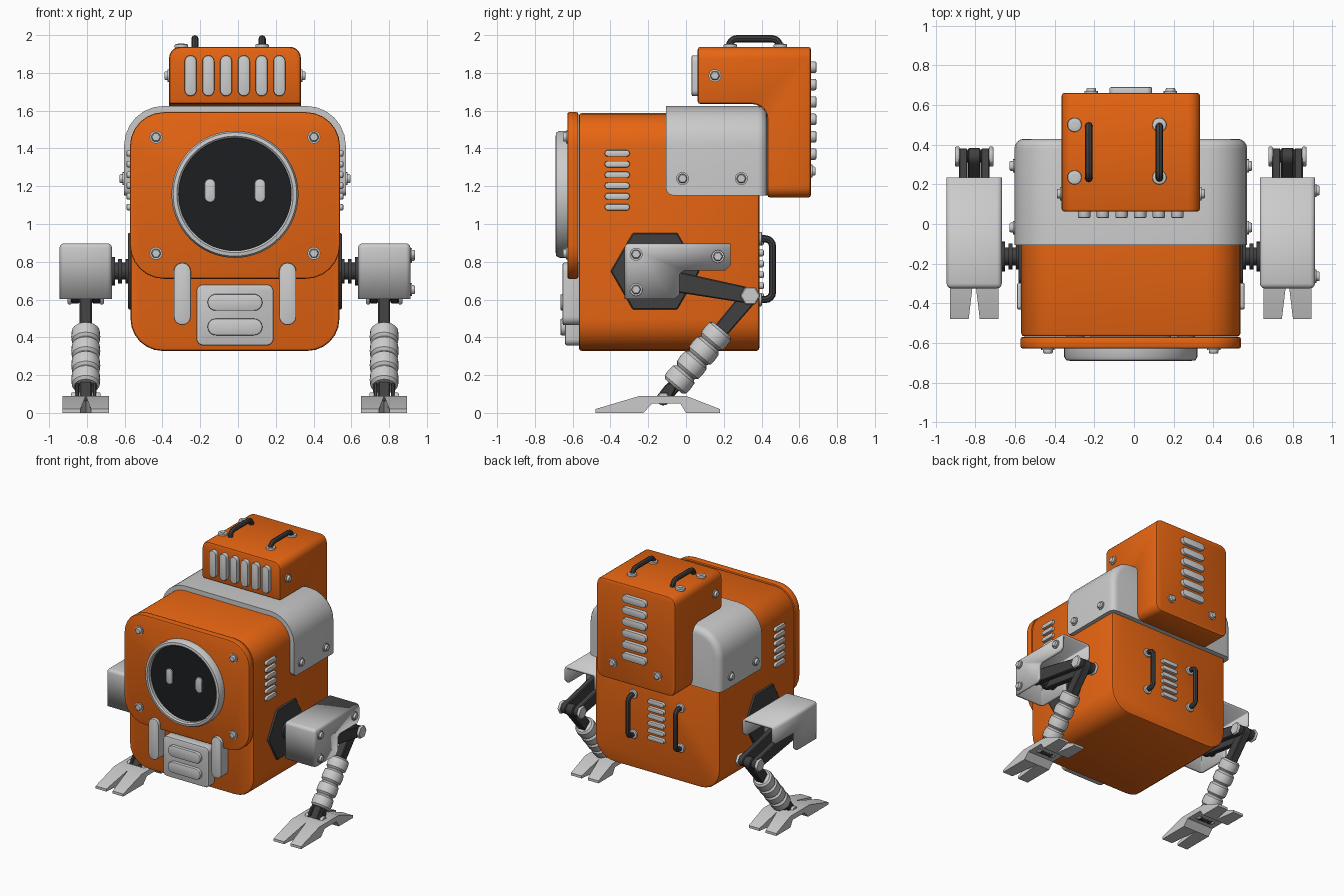
import bpy, bmesh
from math import sin, cos, pi, atan2, hypot
from mathutils import Vector

if "Cube" in bpy.data.objects:
    bpy.data.objects.remove(bpy.data.objects["Cube"])

CX = -0.016  # symmetry plane of the robot


def material(name, col):
    m = bpy.data.materials.new(name)
    m.diffuse_color = (*col, 1)
    m.use_nodes = True
    m.node_tree.nodes["Principled BSDF"].inputs["Base Color"].default_value = m.diffuse_color
    return m


ORANGE = material("orange_paint", (0.80, 0.13, 0.006))
DARK = material("dark_metal", (0.05, 0.05, 0.053))
BLACK = material("black_glass", (0.012, 0.013, 0.014))


def smooth(ob, mat):
    if mat:
        ob.data.materials.append(mat)
    bpy.ops.object.select_all(action='DESELECT')
    ob.select_set(True)
    bpy.context.view_layer.objects.active = ob
    bpy.ops.object.shade_smooth_by_angle(angle=0.6)
    return ob


def bevel(bm, edges, w, seg):
    bmesh.ops.bevel(bm, geom=edges, offset=w, segments=seg, profile=0.5, affect='EDGES', clamp_overlap=True)


def finish(name, bm, mat=None, w=0, seg=2):
    if w:
        bevel(bm, [e for e in bm.edges if len(e.link_faces) == 2 and e.calc_face_angle() > 0.6], w, seg)
    me = bpy.data.meshes.new(name)
    bm.to_mesh(me)
    bm.free()
    ob = bpy.data.objects.new(name, me)
    bpy.context.collection.objects.link(ob)
    return smooth(ob, mat)


def on_axis(axis, a, u, v):
    return {'x': (a, u, v), 'y': (u, a, v), 'z': (u, v, a)}[axis]


def extrude(pts, axis, a, b):
    bm = bmesh.new()
    lo, hi = ([bm.verts.new(on_axis(axis, t, *p)) for p in pts] for t in (a, b))
    bm.faces.new(lo)
    bm.faces.new(hi[::-1])
    for i in range(len(pts)):
        j = (i + 1) % len(pts)
        bm.faces.new((lo[i], lo[j], hi[j], hi[i]))
    bmesh.ops.recalc_face_normals(bm, faces=bm.faces)
    return bm


def prism(name, pts, axis, a, b, mat=None, w=0, seg=2):
    return finish(name, extrude(pts, axis, a, b), mat, w, seg)


def rrect(u0, u1, v0, v1, r, n=6):
    rs = r if isinstance(r, tuple) else (r,) * 4
    out = []
    for k, (u, v, su, sv) in enumerate(((u0, v0, 1, 1), (u1, v0, -1, 1), (u1, v1, -1, -1), (u0, v1, 1, -1))):
        c, steps = rs[k], (n if rs[k] else 0)
        for i in range(steps + 1):
            t = pi + k * pi / 2 + (i / steps * pi / 2 if steps else 0)
            p = (u + su * c + c * cos(t), v + sv * c + c * sin(t)) if c else (u, v)
            if not out or min(hypot(p[0] - q[0], p[1] - q[1]) for q in (out[0], out[-1])) > 1e-4:
                out.append(p)
    return out


def ngon(u, v, r, n):
    return [(u + r * cos(2 * pi * i / n), v + r * sin(2 * pi * i / n)) for i in range(n)]


def pill(name, axis, u, v, du, dv, a, b, mat=None):
    return prism(name, rrect(u - du / 2, u + du / 2, v - dv / 2, v + dv / 2, min(du, dv) / 2), axis, a, b, mat, 0.007)


def bolt(name, axis, u, v, a, s):
    prism(name + "_washer", ngon(u, v, 0.034, 16), axis, a - s * 0.01, a + s * 0.008)
    prism(name, ngon(u, v, 0.027, 6), axis, a, a + s * 0.024, None, 0.005, 1)


def lathe(name, prof, origin, direction, n, mat=None, closed=False):
    q, o, bm = Vector(direction).to_track_quat('Z', 'Y'), Vector(origin), bmesh.new()
    rows = [[bm.verts.new(o + q @ Vector((r * cos(2 * pi * i / n), r * sin(2 * pi * i / n), h)))
             for i in range(n)] for r, h in prof]
    for k in range(len(rows) if closed else len(rows) - 1):
        A, B = rows[k], rows[(k + 1) % len(rows)]
        for i in range(n):
            bm.faces.new((A[i], A[(i + 1) % n], B[(i + 1) % n], B[i]))
    if not closed:
        bm.faces.new(rows[0])
        bm.faces.new(rows[-1])
    bmesh.ops.recalc_face_normals(bm, faces=bm.faces)
    return finish(name, bm, mat)


def handle(name, A, B, up, r=0.04):
    A, B, up = Vector(A), Vector(B), Vector(up)
    d, u = (B - A).normalized(), up.normalized()
    arc = [(1 - cos(i * pi / 8), sin(i * pi / 8)) for i in range(5)]
    path = [A] + [A + up + d * r * c - u * r * (1 - s) for c, s in arc]
    path += [B + up - d * r * c - u * r * (1 - s) for c, s in arc[::-1]] + [B]
    cu = bpy.data.curves.new(name, 'CURVE')
    cu.dimensions, cu.bevel_depth, cu.bevel_resolution = '3D', 0.019, 2
    sp = cu.splines.new('POLY')
    sp.points.add(len(path) - 1)
    for p, c in zip(sp.points, path):
        p.co = (*c, 1)
    ob = bpy.data.objects.new(name, cu)
    bpy.context.collection.objects.link(ob)
    bpy.ops.object.select_all(action='DESELECT')
    ob.select_set(True)
    bpy.context.view_layer.objects.active = ob
    bpy.ops.object.convert(target='MESH')
    smooth(bpy.context.object, DARK)


def bar(name, p, q, r0, r1, x0, x1, mat):
    t = atan2(q[1] - p[1], q[0] - p[0])
    pts = [(c[0] + r * cos(t + b + i * pi / 6), c[1] + r * sin(t + b + i * pi / 6))
           for c, r, b in ((p, r0, pi / 2), (q, r1, -pi / 2)) for i in range(7)]
    return prism(name, pts, 'x', x0, x1, mat, 0.006, 1)


# Body and front plate
prism("body", rrect(CX - .553, CX + .553, .328, 1.587, .17), 'y', -.567, .388, ORANGE, .015)
prism("front_plate", rrect(CX - .556, CX + .556, .71, 1.592, .18), 'y', -.628, -.57, ORANGE, .01)

# Round face screen with eyes
lathe("face_ring", [(.336, 0), (.336, .05), (.327, .067), (.308, .07), (.298, .06), (.298, 0)],
      (CX, -.62, 1.157), (0, -1, 0), 64, None, True)
prism("face_screen", ngon(CX, 1.157, .302, 64), 'y', -.6, -.655, BLACK)
for s in (-1, 1):
    pill("eye", 'y', CX + s * .132, 1.177, .058, .125, -.64, -.667)
    pill("front_vertical_trim", 'y', CX + s * .279, .63, .09, .33, -.56, -.653)
    for z in (.845, 1.46):
        bolt("plate_bolt", 'y', CX + s * .418, z, -.628, -1)

# Lower front vent panel
prism("mouth_panel", rrect(CX - .204, CX + .204, .357, .68, .035), 'y', -.56, -.64, None, .01)
for z in (.455, .585):
    pill("mouth_vent", 'y', CX, z, .29, .088, -.63, -.665)

# Grey shell over the shoulders
bm = extrude(rrect(CX - .587, CX + .587, 1.152, 1.625, (0, 0, .21, .21)), 'y', -.105, .43)
bevel(bm, [e for e in bm.edges if all(v.co.y > .42 for v in e.verts) and e.verts[0].co.z + e.verts[1].co.z > 2.31], .05, 4)
bevel(bm, [e for e in bm.edges if all(v.co.y < -.1 and v.co.z < 1.16 for v in e.verts)], .035, 3)
finish("shoulder_shell", bm)

# L-shaped head and backpack
fillet = [(.35 + .08 * sin(i * pi / 10), 1.555 + .08 * cos(i * pi / 10)) for i in range(6)]
bm = extrude([(.062, 1.635)] + fillet + [(.43, 1.14), (.662, 1.14), (.662, 1.938), (.062, 1.938)],
             'x', CX - .349, CX + .349)
bevel(bm, [e for e in bm.edges if abs(e.verts[0].co.y - e.verts[1].co.y) > .1
           and abs(e.verts[0].co.z - e.verts[1].co.z) < .01 and not 1.2 < e.verts[0].co.z < 1.9], .06, 5)
finish("head", bm, ORANGE, .015)
for i in range(6):
    pill("head_front_grille", 'y', CX + (i - 2.5) * .094, 1.785, .063, .216, .09, .03)
    pill("head_back_vent", 'y', CX, 1.83 - i * .092, .215, .06, .64, .69)
    pill("body_back_vent", 'y', CX, .905 - i * .058, .15, .036, .37, .412)

# Head handles; the left washers sit beside their handle
for hx, wx in ((-.228, -.30), (.128, .128)):
    handle("head_handle", (hx, .23, 1.93), (hx, .495, 1.93), (0, 0, .051))
    for y in (.235, .50):
        prism("head_handle_washer", ngon(wx, y, .036, 20), 'z', 1.93, 1.952, None, .006)
        prism("head_handle_stud", ngon(wx, y, .018, 12), 'z', 1.94, 1.956)

# Lower leg axis in the side plane, from knee to ankle
KNEE, ANKLE = (.34, .62), (-.12, .075)
AX = Vector((0, ANKLE[0] - KNEE[0], ANKLE[1] - KNEE[1])).normalized()
BRACKET = [(-.325, .602), (-.06, .602), (-.035, .627), (-.035, .735), (-.01, .755),
           (.21, .755), (.235, .78), (.235, .898), (-.325, .898)]
FOOT = [(-.48, 0), (-.48, .02), (-.245, .09), (0, .09), (.18, .02), (.18, 0),
        (0, 0), (-.03, .05), (-.18, .05), (-.225, 0)]

for s in (-1, 1):
    # Body side fittings
    for i in range(6):
        pill("side_vent", 'x', -.364, 1.374 - i * .057, .133, .035, CX + s * .53, CX + s * .574)
    for y in (-.018, .293):
        bolt("shell_bolt", 'x', y, 1.24, CX + s * .587, s)
    bolt("head_side_bolt", 'x', .153, 1.785, CX + s * .349, s)
    bolt("head_back_bolt", 'y', CX + s * .2, 1.28, .662, 1)
    handle("back_handle", (CX + s * .21, .37, .60), (CX + s * .21, .37, .922), (0, .088, 0))
    for z in (.60, .922):
        prism("back_handle_washer", ngon(CX + s * .21, z, .036, 20), 'y', .38, .402, None, .006)

    # Hip plate and ribbed axle
    prism("hip_plate", ngon(-.164, .75, .235, 6), 'x', CX + s * .5, CX + s * .566, DARK, .006, 1)
    lathe("hip_axle", [(.045, 0), (.045, .03), (.066, .03), (.066, .05), (.045, .05), (.045, .068),
                       (.066, .068), (.066, .088), (.045, .088), (.045, .105), (.075, .105), (.075, .13)],
          (CX + s * .53, -.164, .75), (s, 0, 0), 24, DARK)

    # Hip cover, an open bracket
    X = CX + s * .79
    bm = extrude(BRACKET, 'x', X - .139, X + .139)
    bmesh.ops.delete(bm, geom=[f for f in bm.faces if f.normal.z < -.3 or f.normal.y > .3], context='FACES')
    ob = finish("hip_cover", bm, None, .025, 3)
    mod = ob.modifiers.new("thickness", 'SOLIDIFY')
    mod.thickness, mod.offset = .02, -1
    if s > 0:
        for y, z in ((-.264, .84), (-.264, .653), (.169, .828)):
            bolt("hip_cover_bolt", 'x', y, z, X + .139, 1)
    prism("hip_shaft", ngon(-.164, .72, .045, 16), 'x', X - .13, X + .13, DARK)

    # Thigh bars, knee and shin
    for t in (-1, 1):
        bar("thigh_bar", (-.164, .715), KNEE, .058, .042, X + t * .034, X + t * .078, DARK)
        prism("knee_bolt", ngon(*KNEE, .054, 6), 'x', X + t * .074, X + t * .096, None, .006, 1)
        prism("ankle_bolt", ngon(*ANKLE, .038, 6), 'x', X + t * .05, X + t * .078, None, .005, 1)
        bar("ankle_bracket", ANKLE, (-.085, .13), .036, .03, X + t * .035, X + t * .058, DARK)
    prism("knee_pin", ngon(*KNEE, .03, 16), 'x', X - .08, X + .08, DARK)
    bar("shin_bar", KNEE, ANKLE, .044, .034, X - .032, X + .032, DARK)
    prof = [p for i in range(4) for p in ((.06, i * .1), (.074, i * .1 + .014), (.077, i * .1 + .05),
                                          (.074, i * .1 + .082), (.06, i * .1 + .096))]
    lathe("shin_sleeve", prof, Vector((X, *KNEE)) + AX * .232, AX, 20)

    # Foot in two halves, split at the toes and heel
    for t in (-1, 1):
        bm = extrude(FOOT, 'x', X, X + t * .122)
        for v in bm.verts:
            if abs(v.co.x - X) < .01 and (v.co.y < -.4 or v.co.y > .1):
                v.co.x += t * .028
        finish("foot_half", bm)
